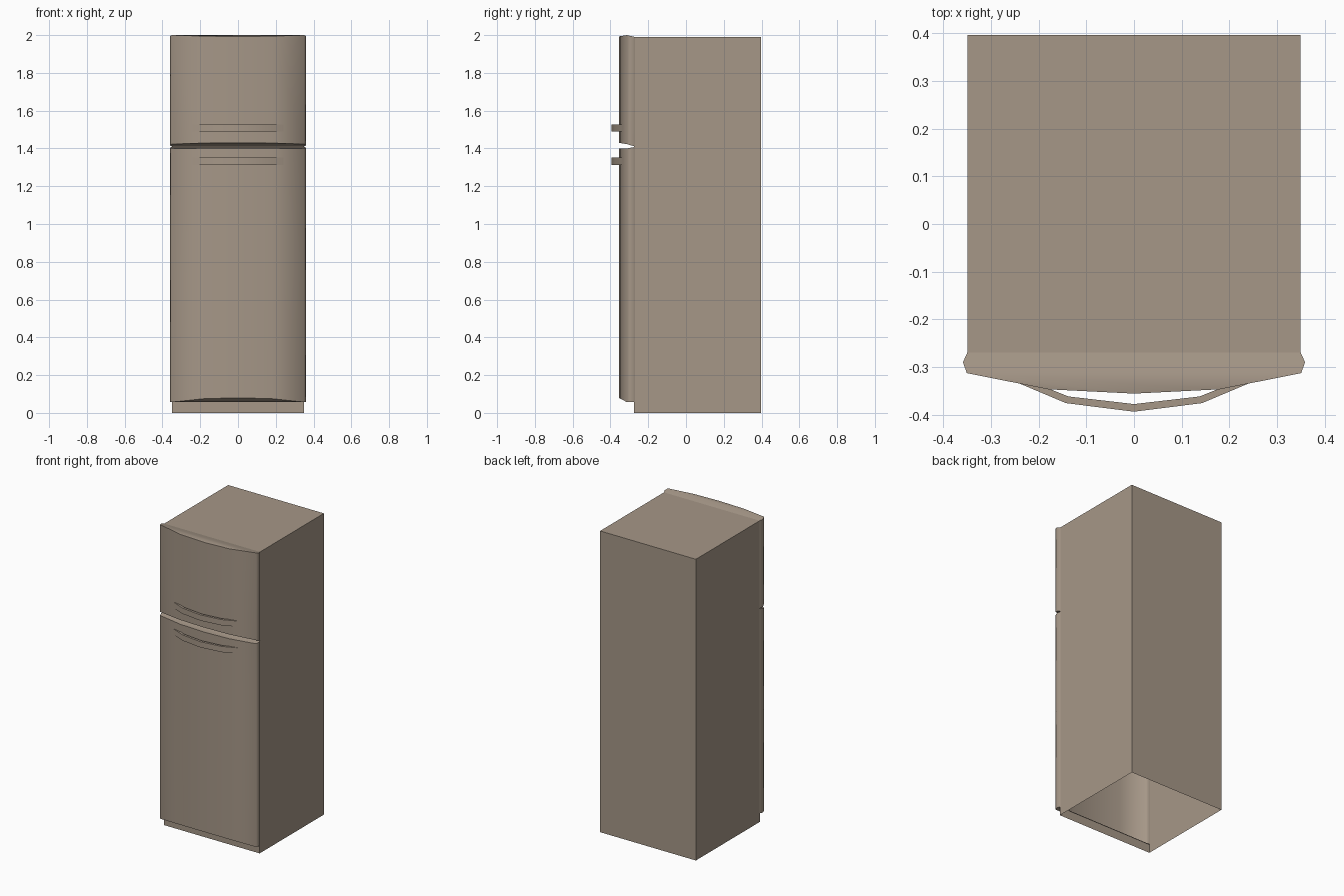
import bpy, bmesh, math

if "Cube" in bpy.data.objects:
    bpy.data.objects.remove(bpy.data.objects["Cube"])

mat = bpy.data.materials.new("warm grey enamel")
mat.diffuse_color = (0.38, 0.31, 0.245, 1)
mat.use_nodes = True
mat.node_tree.nodes["Principled BSDF"].inputs["Base Color"].default_value = mat.diffuse_color


def finish(name, bm, smooth_angle=None):
    bmesh.ops.recalc_face_normals(bm, faces=bm.faces[:])
    me = bpy.data.meshes.new(name)
    bm.to_mesh(me)
    bm.free()
    me.materials.append(mat)
    ob = bpy.data.objects.new(name, me)
    bpy.context.collection.objects.link(ob)
    if smooth_angle:
        bpy.ops.object.select_all(action='DESELECT')
        ob.select_set(True)
        bpy.context.view_layer.objects.active = ob
        bpy.ops.object.shade_smooth_by_angle(angle=math.radians(smooth_angle))
    return ob


def mirrored(half):
    """Mirror a half outline that runs from the right edge to x = 0."""
    return half + [(-x, y) for x, y in reversed(half[:-1])]


# Cabinet: hollow shell, open below; the doors close its front
X, YF, YB, H = 0.35, -0.274, 0.397, 1.99
bm = bmesh.new()
lo = [bm.verts.new((x, y, 0)) for x, y in ((X, YF), (X, YB), (-X, YB), (-X, YF))]
hi = [bm.verts.new((v.co.x, v.co.y, H)) for v in lo]
for i in range(3):
    bm.faces.new((lo[i], lo[i + 1], hi[i + 1], hi[i]))
bm.faces.new(hi)
finish("cabinet", bm)

# Kick plate under the lowest door
bm = bmesh.new()
bm.faces.new([bm.verts.new((x, YF, z)) for x, z in ((-X, 0), (X, 0), (X, 0.06), (-X, 0.06))])
finish("kick_plate", bm)

# Doors: bowed outline, with the end edges set by a rule on depth
FRONT = mirrored([(0.35, -0.270), (0.359, -0.290), (0.351, -0.313),
                  (0.18, -0.347), (0, -0.356)])


def door(name, bottom, top, lip):
    """bottom/top/lip: height as a function of y; lip is the ridge on top."""
    bm = bmesh.new()
    n = len(FRONT)
    low = [bm.verts.new((x, y, bottom(y))) for x, y in FRONT]
    up = [bm.verts.new((x, y, top(y))) for x, y in FRONT]
    for i in range(n - 1):
        bm.faces.new((low[i], low[i + 1], up[i + 1], up[i]))
    # End caps, split at the straight chord where the bow begins
    for ring in (low, up):
        a, b, c = ring[:3]
        f, e, d = ring[-3:][::-1]
        bm.faces.new((a, b, e, f))
        bm.faces.new((b, c, d, e))
        bm.faces.new(ring[2:-2])
    finish(name, bm, 60)


def bow(y):
    """0 where the bow begins, 1 at the foremost point."""
    return min(1, max(0, (-0.313 - y) / 0.043))


def depth(y):
    """0 at the cabinet, 1 from the start of the bow."""
    return min(1, (-0.270 - y) / 0.043)


door("freezer_door", lambda y: 1.41 + 0.013 * depth(y) + 0.007 * bow(y),
     lambda y: 1.99 + 0.01 * depth(y) - 0.007 * bow(y), None)
door("middle_door", lambda y: 0.73, lambda y: 1.408 - 0.008 * depth(y), None)
door("lower_door", lambda y: 0.057 + 0.023 * bow(y), lambda y: 0.73, None)

# Bowed handles
OUTER = mirrored([(0.24, -0.335), (0.143, -0.376), (0, -0.394)])
INNER = mirrored([(0.18, -0.345), (0.138, -0.362), (0, -0.378)])
for name, z0 in (("freezer_handle", 1.49), ("middle_handle", 1.313)):
    bm = bmesh.new()
    rows = [[bm.verts.new((x, y, z)) for x, y in path]
            for path, z in ((OUTER, z0), (OUTER, z0 + 0.038),
                            (INNER, z0 + 0.038), (INNER, z0))]
    for a, b in zip(rows, rows[1:] + rows[:1]):
        for i in range(len(a) - 1):
            bm.faces.new((a[i], a[i + 1], b[i + 1], b[i]))
    for i in (0, -1):
        bm.faces.new([r[i] for r in rows])
    finish(name, bm, 40)
